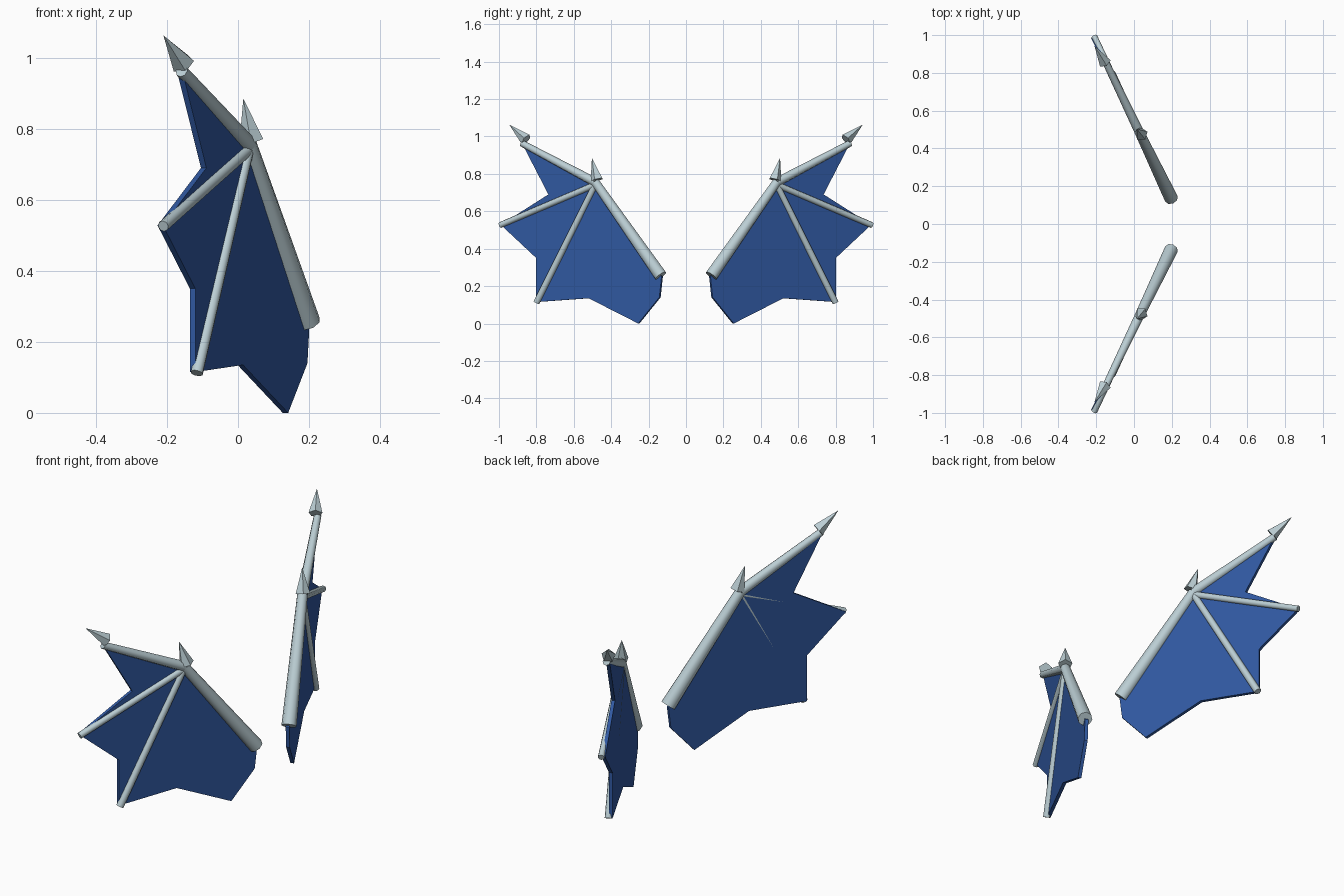
import bpy, bmesh, math
from mathutils import Vector

if "Cube" in bpy.data.objects:
    bpy.data.objects.remove(bpy.data.objects["Cube"])


def material(name, rgb):
    m = bpy.data.materials.new(name)
    m.diffuse_color = (*rgb, 1)
    m.use_nodes = True
    m.node_tree.nodes["Principled BSDF"].inputs["Base Color"].default_value = m.diffuse_color
    return m


BONE = material("pale steel", (0.50, 0.62, 0.66))
SKIN = material("deep blue", (0.03, 0.10, 0.36))
NORMAL = Vector((0.90, 0.433, 0))      # outward side of a wing


def wing_point(y, z, offset=0.0):
    """Point on the slanted upright plane of a wing."""
    return Vector((0.262 - 0.48 * y, y, z)) + NORMAL * offset


def finish(bm, name, mat, side, smooth=False):
    if side < 0:
        for v in bm.verts:
            v.co.y *= -1
    bmesh.ops.recalc_face_normals(bm, faces=bm.faces)
    me = bpy.data.meshes.new(name)
    bm.to_mesh(me)
    bm.free()
    me.materials.append(mat)
    ob = bpy.data.objects.new(name, me)
    bpy.context.collection.objects.link(ob)
    if smooth:
        bpy.ops.object.select_all(action='DESELECT')
        ob.select_set(True)
        bpy.context.view_layer.objects.active = ob
        bpy.ops.object.shade_smooth_by_angle(angle=math.radians(50))


def rod(name, a, b, r1, r2, side, sides=8, smooth=True):
    """Tapered rod or spike from a to b."""
    bm = bmesh.new()
    d = b - a
    bmesh.ops.create_cone(bm, cap_ends=True, segments=sides,
                          radius1=r1, radius2=r2, depth=d.length)
    m = d.to_track_quat('Z', 'Y').to_matrix().to_4x4()
    m.translation = (a + b) / 2
    bmesh.ops.transform(bm, matrix=m, verts=bm.verts)
    bmesh.ops.remove_doubles(bm, verts=bm.verts, dist=0.0001)
    finish(bm, name, BONE, side, smooth)


# Scalloped outline of the skin as (y, z)
OUTLINE = [(0.485, 0.75), (0.872, 0.955), (0.735, 0.69), (0.99, 0.528),
           (0.80, 0.35), (0.80, 0.115), (0.52, 0.135), (0.255, 0.0),
           (0.142, 0.14), (0.13, 0.25)]


def membrane(name, side):
    bm = bmesh.new()
    f = bm.faces.new([bm.verts.new(wing_point(y, z, -0.015)) for y, z in OUTLINE])
    ext = bmesh.ops.extrude_face_region(bm, geom=[f], use_keep_orig=True)
    verts = [g for g in ext["geom"] if isinstance(g, bmesh.types.BMVert)]
    bmesh.ops.translate(bm, vec=NORMAL * 0.017, verts=verts)
    finish(bm, name, SKIN, side)


for label, side in (("left", 1), ("right", -1)):
    joint = wing_point(0.485, 0.755)
    knuckle = wing_point(0.485, 0.742)
    membrane(label + "_wing_skin", side)
    # Arm bones
    rod(label + "_upper_arm", wing_point(0.135, 0.255), joint, 0.036, 0.025, side)
    rod(label + "_fore_arm", joint, wing_point(0.877, 0.963), 0.025, 0.018, side)
    # Finger bones
    rod(label + "_outer_finger", knuckle, wing_point(0.992, 0.526, 0.004), 0.017, 0.016, side)
    rod(label + "_lower_finger", knuckle, wing_point(0.797, 0.112, 0.005), 0.017, 0.018, side)
    # Claws
    rod(label + "_joint_claw", Vector((0.038, 0.475, 0.768)),
        Vector((0.015, 0.503, 0.885)), 0.036, 0, side, 5, False)
    rod(label + "_tip_claw", Vector((-0.155, 0.855, 0.983)),
        Vector((-0.21, 0.945, 1.063)), 0.034, 0, side, 5, False)
